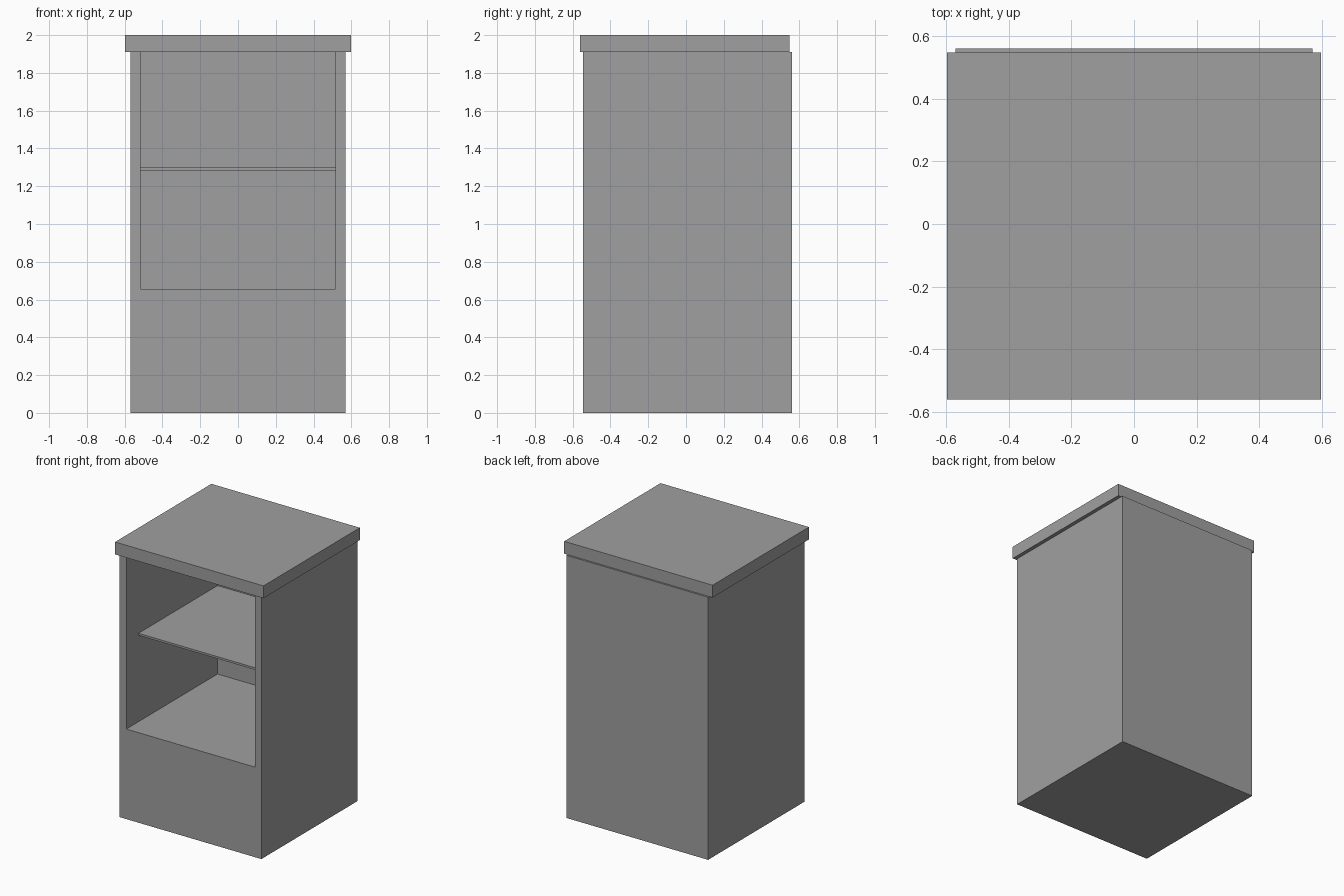
import bpy
import bmesh
from mathutils import Vector

default = bpy.data.objects.get("Cube")
if default:
    bpy.data.objects.remove(default, do_unlink=True)

grey = bpy.data.materials.new("mid_grey")
grey.use_nodes = True
colour = (0.35, 0.35, 0.35, 1.0)
grey.diffuse_color = colour
grey.node_tree.nodes["Principled BSDF"].inputs["Base Color"].default_value = colour


def box(name, low, high):
    """Axis-aligned box between two corners."""
    low, high = Vector(low), Vector(high)
    bm = bmesh.new()
    bmesh.ops.create_cube(bm, size=1)
    bmesh.ops.scale(bm, vec=high - low, verts=bm.verts)
    bmesh.ops.translate(bm, vec=(low + high) / 2, verts=bm.verts)
    mesh = bpy.data.meshes.new(name)
    bm.to_mesh(mesh)
    bm.free()
    mesh.materials.append(grey)
    obj = bpy.data.objects.new(name, mesh)
    bpy.context.collection.objects.link(obj)
    return obj


HALF_W, FRONT, BACK = 0.57, -0.545, 0.56
INNER_W, INNER_BACK = 0.517, 0.503
BODY_TOP, FLOOR = 1.91, 0.655

# Cabinet body with an open-fronted compartment above a closed base
body = box("cabinet_body", (-HALF_W, FRONT, 0), (HALF_W, BACK, BODY_TOP))
cutter = box("compartment_cutter", (-INNER_W, FRONT - 0.1, FLOOR),
             (INNER_W, INNER_BACK, BODY_TOP + 0.1))
cutter.hide_render = True
cut = body.modifiers.new("compartment", 'BOOLEAN')
cut.operation = 'DIFFERENCE'
cut.solver = 'EXACT'
cut.object = cutter

# Bake the cut, then drop the cutter
bpy.context.view_layer.update()
evaluated = body.evaluated_get(bpy.context.evaluated_depsgraph_get())
cut_mesh = bpy.data.meshes.new_from_object(evaluated)
body.modifiers.clear()
body.data = cut_mesh
bpy.data.objects.remove(cutter, do_unlink=True)

# Thin shelf, set back from the opening
box("shelf", (-INNER_W, -0.405, 1.283), (INNER_W, INNER_BACK, 1.298))

# Overhanging worktop, flush short of the back
box("worktop", (-0.597, -0.56, BODY_TOP), (0.597, 0.547, 2.0))
